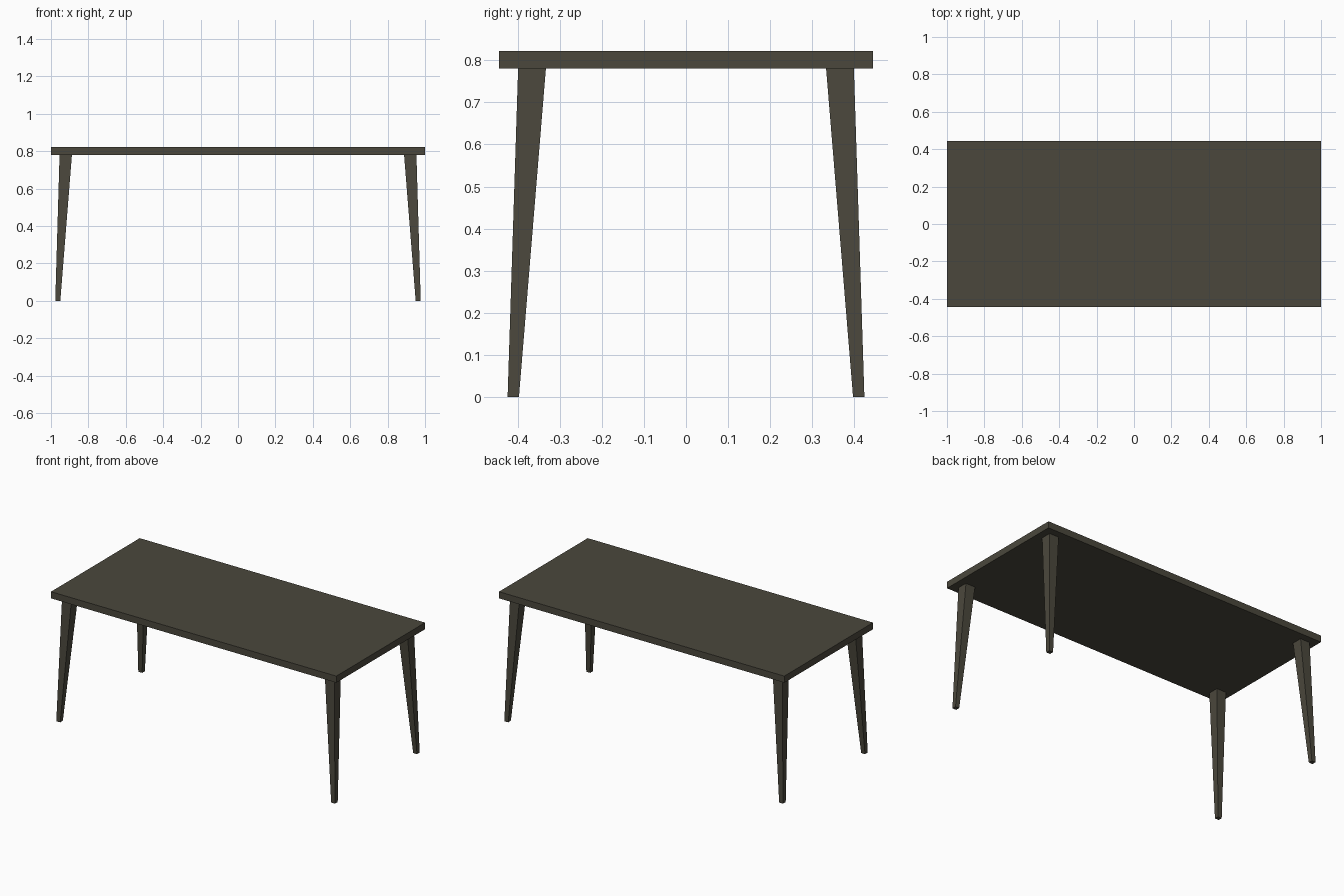
import bpy
import bmesh

if "Cube" in bpy.data.objects:
    bpy.data.objects.remove(bpy.data.objects["Cube"])

mat = bpy.data.materials.new("dark_wood")
mat.diffuse_color = (0.07, 0.064, 0.046, 1)
mat.use_nodes = True
mat.node_tree.nodes["Principled BSDF"].inputs["Base Color"].default_value = mat.diffuse_color


def loft_box(name, lower, upper):
    """Box between two rectangles, each (x0, x1, y0, y1, z)."""
    bm = bmesh.new()
    rings = []
    for x0, x1, y0, y1, z in (lower, upper):
        rings.append([bm.verts.new((x, y, z))
                      for x, y in ((x0, y0), (x1, y0), (x1, y1), (x0, y1))])
    lo, hi = rings
    bm.faces.new(lo[::-1])
    bm.faces.new(hi)
    for i in range(4):
        j = (i + 1) % 4
        bm.faces.new((lo[i], lo[j], hi[j], hi[i]))
    bmesh.ops.recalc_face_normals(bm, faces=bm.faces)
    mesh = bpy.data.meshes.new(name)
    bm.to_mesh(mesh)
    bm.free()
    mesh.materials.append(mat)
    obj = bpy.data.objects.new(name, mesh)
    bpy.context.collection.objects.link(obj)
    return obj


# Table top slab
W, D, Z0, Z1 = 1.0, 0.444, 0.78, 0.822
loft_box("table_top", (-W, W, -D, D, Z0), (-W, W, -D, D, Z1))

# Four tapered, splayed legs: (inner, outer) extents at foot and at top
for side, sx in (("left", -1), ("right", 1)):
    for end, sy in (("front", -1), ("back", 1)):
        loft_box(f"{end}_{side}_leg",
                 (sx * 0.95, sx * 0.977, sy * 0.397, sy * 0.424, 0),
                 (sx * 0.888, sx * 0.954, sy * 0.333, sy * 0.399, Z0))
